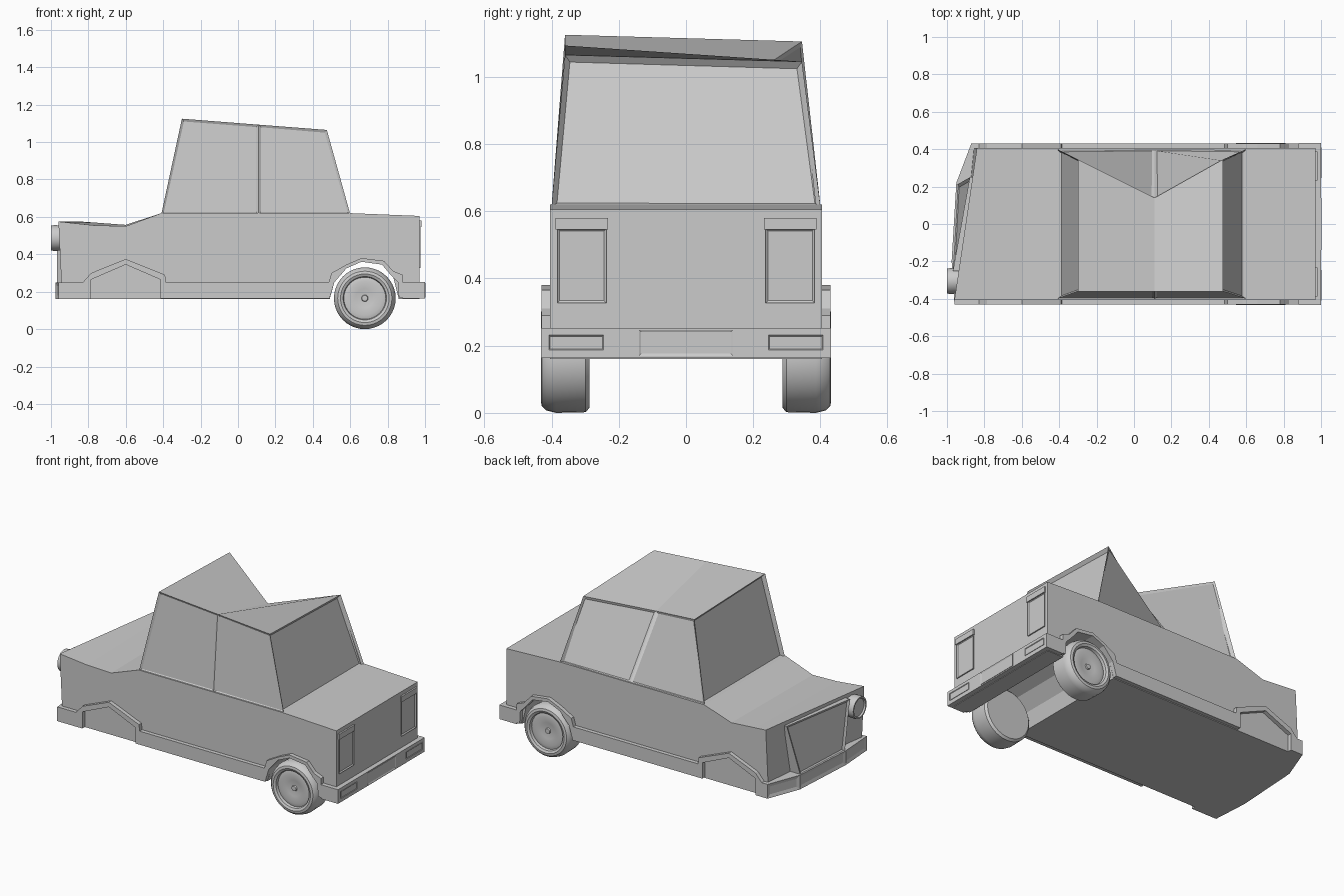
import bpy, bmesh
from math import pi
from mathutils import Matrix, Vector

if "Cube" in bpy.data.objects:
    bpy.data.objects.remove(bpy.data.objects["Cube"])


def finish(name, bm, smooth=False):
    bmesh.ops.recalc_face_normals(bm, faces=bm.faces)
    me = bpy.data.meshes.new(name)
    bm.to_mesh(me)
    bm.free()
    ob = bpy.data.objects.new(name, me)
    bpy.context.collection.objects.link(ob)
    if smooth:
        bpy.context.view_layer.objects.active = ob
        ob.select_set(True)
        bpy.ops.object.shade_smooth_by_angle(angle=0.6)
        ob.select_set(False)
    return ob


def loft(a, b):
    """Closed solid between two matching 3D outlines."""
    bm = bmesh.new()
    va, vb = [bm.verts.new(p) for p in a], [bm.verts.new(p) for p in b]
    bm.faces.new(va)
    bm.faces.new(vb[::-1])
    n = len(a)
    for i in range(n):
        bm.faces.new((va[i], va[(i + 1) % n], vb[(i + 1) % n], vb[i]))
    bmesh.ops.recalc_face_normals(bm, faces=bm.faces)
    return bm


def box(x0, x1, y0, y1, z0, z1):
    q = [(x0, y0), (x1, y0), (x1, y1), (x0, y1)]
    return loft([(x, y, z0) for x, y in q], [(x, y, z1) for x, y in q])


def recess(bm, test, margin, depth):
    """Inset a sunken panel into every face whose normal passes the test."""
    bm.normal_update()
    faces = [f for f in bm.faces if test(f.normal)]
    bmesh.ops.inset_individual(bm, faces=faces, thickness=margin, depth=-depth,
                               use_even_offset=True)


def rear(n):
    return n.x > 0.9


def front(n):
    return n.x < -0.7


# Lower body: side profile with rear wheel arch, nose skewed in plan
def side(y, nose_top, nose_low, lift):
    p = [(nose_top, .575), (-.77, .555 + lift), (-.6, .55 + lift / 2), (-.41, .62),
         (.6, .62), (.97, .605), (.97, .16), (.86, .16), (.83, .28), (.77, .345),
         (.66, .36), (.58, .325), (.515, .25), (.49, .16), (nose_low, .16)]
    return [(x, y, z) for x, z in p]


finish("body", loft(side(-.405, -.96, -.94, 0), side(.405, -.84, -.86, .015)))

# Cabin: the middle of the left roof edge is pushed in
bm = bmesh.new()
low_r = [bm.verts.new((x, -.4, .615)) for x in (-.41, .11, .6)]
low_l = [bm.verts.new((x, .4, .615)) for x in (-.41, .11, .6)]
top_r = [bm.verts.new(p) for p in ((-.3, -.36, 1.125), (.11, -.36, 1.093), (.475, -.36, 1.065))]
top_l = [bm.verts.new(p) for p in ((-.3, .345, 1.105), (.11, .14, .97), (.475, .345, 1.045))]
for i in (0, 1):
    bm.faces.new((top_r[i], top_r[i + 1], top_l[i + 1], top_l[i]))
panes = []
for lo, hi in ((low_r, top_r), (low_l, top_l)):
    for i in (0, 1):
        panes.append(bm.faces.new((lo[i], lo[i + 1], hi[i + 1], hi[i])))
for i in (0, 2):
    panes.append(bm.faces.new((low_r[i], low_l[i], top_l[i], top_r[i])))
bm.faces.new(low_r + low_l[::-1])
bmesh.ops.recalc_face_normals(bm, faces=bm.faces)
bm.normal_update()
bmesh.ops.inset_individual(bm, faces=panes[:4], thickness=.018, depth=-.008)
bmesh.ops.inset_individual(bm, faces=panes[4:], thickness=.022, depth=-.02)
finish("cabin", bm)

# Side trim strips running over the wheel arches
upper = [(-.87, .25), (-.83, .25), (-.785, .3), (-.6, .375), (-.39, .29), (-.385, .25),
         (.485, .25), (.5, .3), (.58, .345), (.66, .38), (.78, .365), (.83, .31),
         (.88, .29), (.88, .17)]
lower = [(.86, .17), (.855, .25), (.82, .285), (.77, .345), (.66, .36), (.58, .325),
         (.515, .25), (.49, .165), (-.415, .165), (-.415, .265), (-.6, .345),
         (-.785, .265), (-.785, .165), (-.87, .165)]
for s, label in ((-1, "right"), (1, "left")):
    o = upper + lower
    finish(f"{label}_side_trim", loft([(x, s * .39, z) for x, z in o],
                                      [(x, s * .43, z) for x, z in o]))

# Front bumper with three facets and sunken panels
plan = [(-.785, .43), (-.87, .43), (-.95, .22), (-.975, -.2), (-.96, -.43), (-.785, -.43)]
bm = loft([(x, y, .16) for x, y in plan], [(x, y, .25) for x, y in plan])
recess(bm, front, .02, .006)
finish("front_bumper", bm)

# Rear bumper, indicators and blank plate
finish("rear_bumper", box(.88, 1, -.432, .432, .163, .252))
bm = box(.98, 1.003, -.14, .14, .17, .247)
recess(bm, rear, .006, .003)
finish("rear_plate", bm)
for s, label in ((-1, "right"), (1, "left")):
    y0, y1 = sorted((s * .245, s * .408))
    bm = box(.98, 1.003, y0, y1, .187, .231)
    recess(bm, rear, .004, .004)
    finish(f"{label}_rear_indicator", bm)
    # Tail lights with a small hood on top
    y0, y1 = sorted((s * .237, s * .383))
    bm = box(.95, .976, y0, y1, .327, .548)
    recess(bm, rear, .012, .01)
    finish(f"{label}_tail_light", bm)
    finish(f"{label}_tail_light_hood", box(.95, .98, y0 - .005, y1 + .005, .545, .58))

# Grille wedge on the nose
face = [(-.878, .25, .55), (-.968, -.25, .555), (-.968, -.2, .245), (-.945, .21, .245)]
bm = loft(face, [(-.8, y, z) for x, y, z in face])
recess(bm, front, .014, .01)
finish("grille", bm)


# Turned parts: (radius, distance along axis) profiles spun about an axis
def lathe(name, profile, rot, loc, steps=40):
    bm = bmesh.new()
    vs = [bm.verts.new((r, 0, h)) for r, h in profile]
    es = [bm.edges.new(e) for e in zip(vs, vs[1:])]
    bmesh.ops.spin(bm, geom=vs + es, cent=(0, 0, 0), axis=(0, 0, 1),
                   angle=2 * pi, steps=steps)
    bmesh.ops.remove_doubles(bm, verts=bm.verts, dist=1e-4)
    bm.transform(Matrix.Translation(Vector(loc)) @ rot)
    return finish(name, bm, True)


# Single headlight
lathe("headlight", [(0, 0), (.066, 0), (.069, .05), (.067, .07), (.058, .07), (.054, .06), (0, .063)],
      Matrix.Rotation(-pi / 2, 4, 'Y'), (-.93, -.305, .487))

# Rear wheels
tyre = [(0, 0), (.15, 0), (.163, .012), (.165, .1), (.158, .128), (.145, .142), (.13, .145),
        (.116, .138), (.112, .122), (.09, .128), (.05, .12), (.018, .118), (.015, .126), (0, .127)]
for s, label in ((-1, "right"), (1, "left")):
    lathe(f"{label}_rear_wheel", tyre, Matrix.Rotation(-s * pi / 2, 4, 'X'),
          (.678, s * .287, .165))
